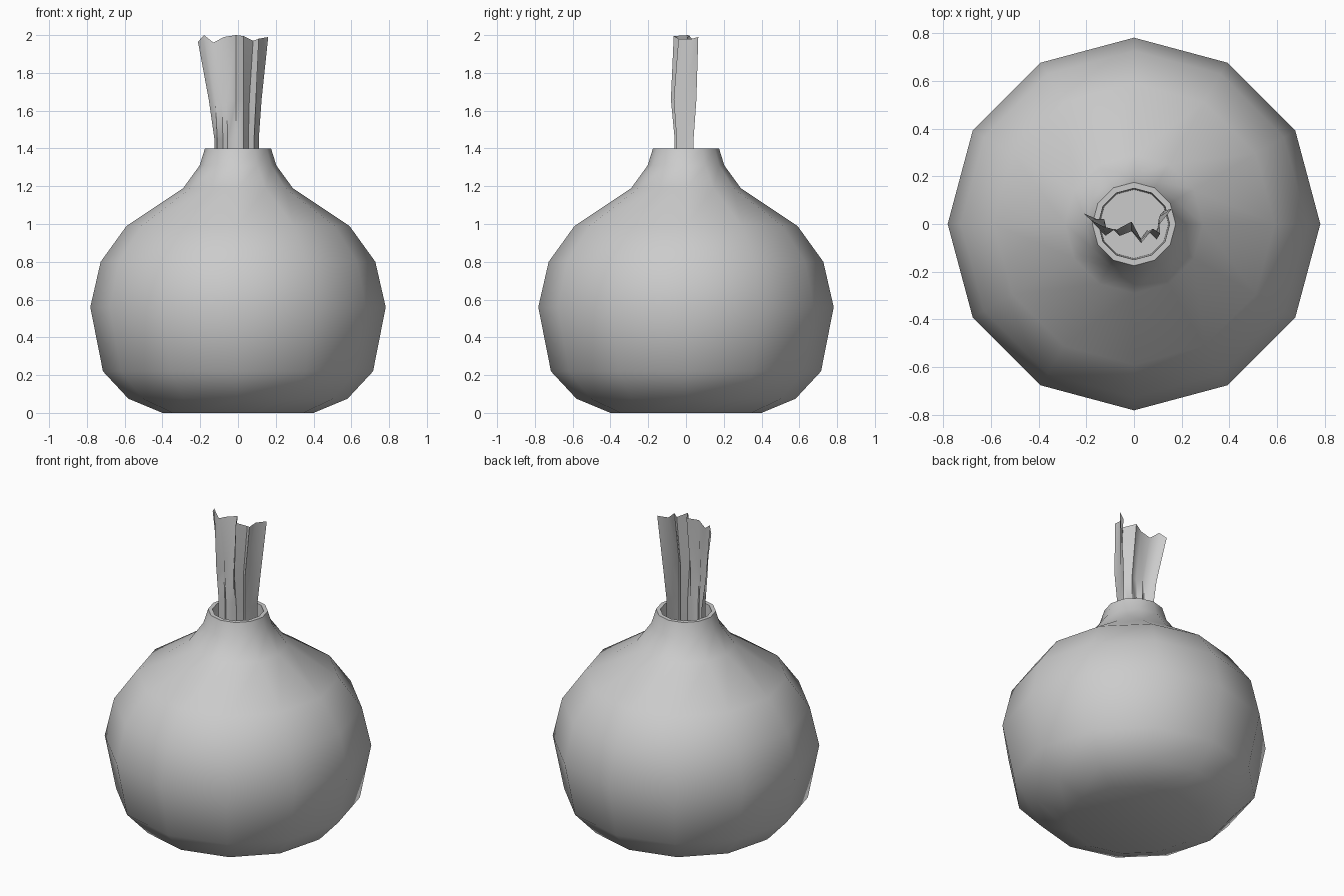
import bpy, bmesh, math

if "Cube" in bpy.data.objects:
    bpy.data.objects.remove(bpy.data.objects["Cube"])


def make_object(name, bm, angle):
    mesh = bpy.data.meshes.new(name)
    bm.to_mesh(mesh)
    bm.free()
    obj = bpy.data.objects.new(name, mesh)
    bpy.context.collection.objects.link(obj)
    bpy.ops.object.select_all(action='DESELECT')
    obj.select_set(True)
    bpy.context.view_layer.objects.active = obj
    bpy.ops.object.shade_smooth_by_angle(angle=math.radians(angle))
    return obj


# Round bottle: 12-sided lathe with a short neck and recessed mouth
SIDES = 12
profile = [(0.40, 0), (0.58, 0.075), (0.715, 0.22), (0.782, 0.56), (0.727, 0.80),
           (0.59, 0.99), (0.29, 1.19), (0.203, 1.31), (0.175, 1.40),
           (0.15, 1.40), (0.145, 1.29)]
bm = bmesh.new()
rings = [[bm.verts.new((r * math.cos(i * math.tau / SIDES),
                        r * math.sin(i * math.tau / SIDES), z))
          for i in range(SIDES)] for r, z in profile]
for a, b in zip(rings, rings[1:]):
    for i in range(SIDES):
        j = (i + 1) % SIDES
        bm.faces.new((a[i], a[j], b[j], b[i]))
bm.faces.new(rings[0][::-1])
bm.faces.new(rings[-1])
make_object("bottle", bm, 50)

# Pleated cloth wick: (x, y) of each fold at the bottom and middle, (x, y, z) at the top
low = [(-0.125, 0.02), (-0.11, -0.04), (-0.08, -0.02), (-0.055, -0.045), (-0.01, -0.03),
       (0.03, -0.06), (0.055, -0.025), (0.085, -0.05), (0.10, -0.01), (0.11, 0.04)]
mid = [(-0.155, 0.02), (-0.12, -0.05), (-0.085, -0.025), (-0.06, -0.05), (-0.01, -0.03),
       (0.03, -0.08), (0.06, -0.03), (0.095, -0.065), (0.10, -0.01), (0.125, 0.055)]
top = [(-0.212, 0.045, 1.965), (-0.18, 0.015, 2.0), (-0.13, -0.01, 1.96),
       (-0.075, -0.025, 1.99), (-0.01, 0.01, 2.0), (0.03, -0.065, 1.995),
       (0.08, -0.02, 1.97), (0.11, -0.04, 1.98), (0.105, 0.03, 1.98), (0.16, 0.065, 1.99)]
bm = bmesh.new()
rows = [[bm.verts.new((x, y, 1.29)) for x, y in low],
        [bm.verts.new((x, y, 1.45)) for x, y in low],
        [bm.verts.new((x, y, 1.66)) for x, y in mid],
        [bm.verts.new(p) for p in top]]
for a, b in zip(rows, rows[1:]):
    for i in range(len(a) - 1):
        bm.faces.new((a[i], a[i + 1], b[i + 1], b[i]))
make_object("cloth_wick", bm, 60)
